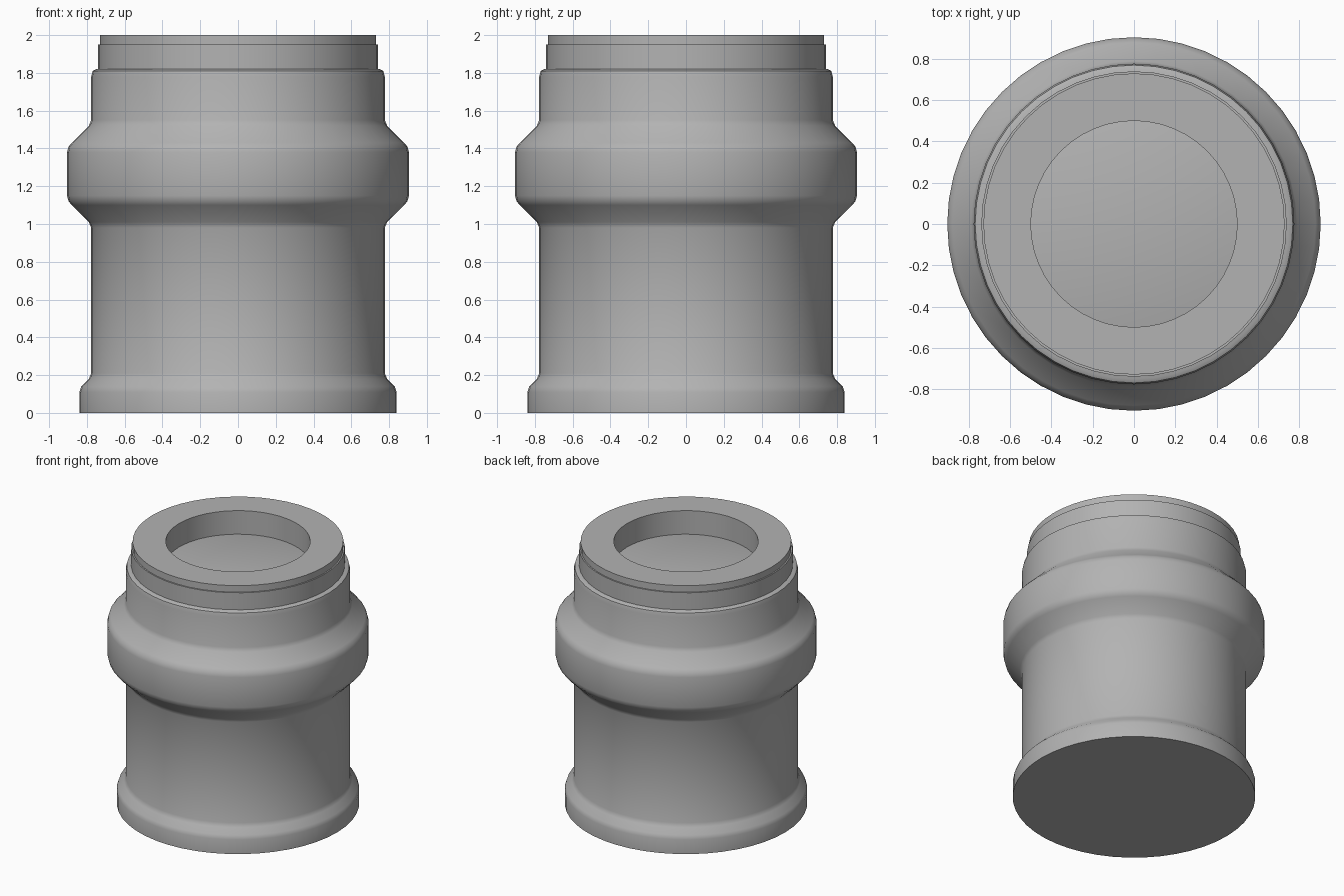
import bpy, bmesh, math

SEGMENTS = 48

cube = bpy.data.objects.get("Cube")
if cube:
    bpy.data.objects.remove(cube, do_unlink=True)

# Single grey material
grey = bpy.data.materials.new("plain grey")
grey.use_nodes = True
colour = (0.45, 0.45, 0.45, 1.0)
grey.diffuse_color = colour
grey.node_tree.nodes["Principled BSDF"].inputs["Base Color"].default_value = colour


def lathe(name, profile, closed=False):
    """Spin (radius, height) points around z; an open profile gets flat caps."""
    bm = bmesh.new()
    rings = []
    for r, z in profile:
        angles = [2 * math.pi * i / SEGMENTS for i in range(SEGMENTS)]
        rings.append([bm.verts.new((r * math.cos(a), r * math.sin(a), z)) for a in angles])
    pairs = list(zip(rings, rings[1:]))
    if closed:
        pairs.append((rings[-1], rings[0]))
    for low, high in pairs:
        for i in range(SEGMENTS):
            j = (i + 1) % SEGMENTS
            bm.faces.new((low[i], low[j], high[j], high[i]))
    if not closed:
        bm.faces.new(rings[0][::-1])
        bm.faces.new(rings[-1])
    bmesh.ops.recalc_face_normals(bm, faces=bm.faces)
    mesh = bpy.data.meshes.new(name)
    bm.to_mesh(mesh)
    bm.free()
    mesh.materials.append(grey)
    obj = bpy.data.objects.new(name, mesh)
    bpy.context.collection.objects.link(obj)
    bpy.ops.object.select_all(action='DESELECT')
    obj.select_set(True)
    bpy.context.view_layer.objects.active = obj
    bpy.ops.object.shade_smooth_by_angle(angle=math.radians(35))
    return obj


# Body: flared foot, straight wall, swollen band and rounded shoulder
lathe("body", [
    (0.84, 0), (0.84, 0.11), (0.83, 0.14), (0.79, 0.18), (0.777, 0.21),
    (0.777, 0.98), (0.79, 1.01), (0.88, 1.10), (0.897, 1.12), (0.905, 1.15),
    (0.905, 1.38), (0.897, 1.41), (0.88, 1.43), (0.79, 1.52), (0.777, 1.55),
    (0.777, 1.78), (0.77, 1.81), (0.75, 1.82)])

# Neck ring: stepped outside, open bore with the body as its floor
lathe("neck_ring", [
    (0.5, 1.82), (0.74, 1.82), (0.74, 1.95), (0.73, 1.95),
    (0.73, 2.0), (0.5, 2.0)], closed=True)
